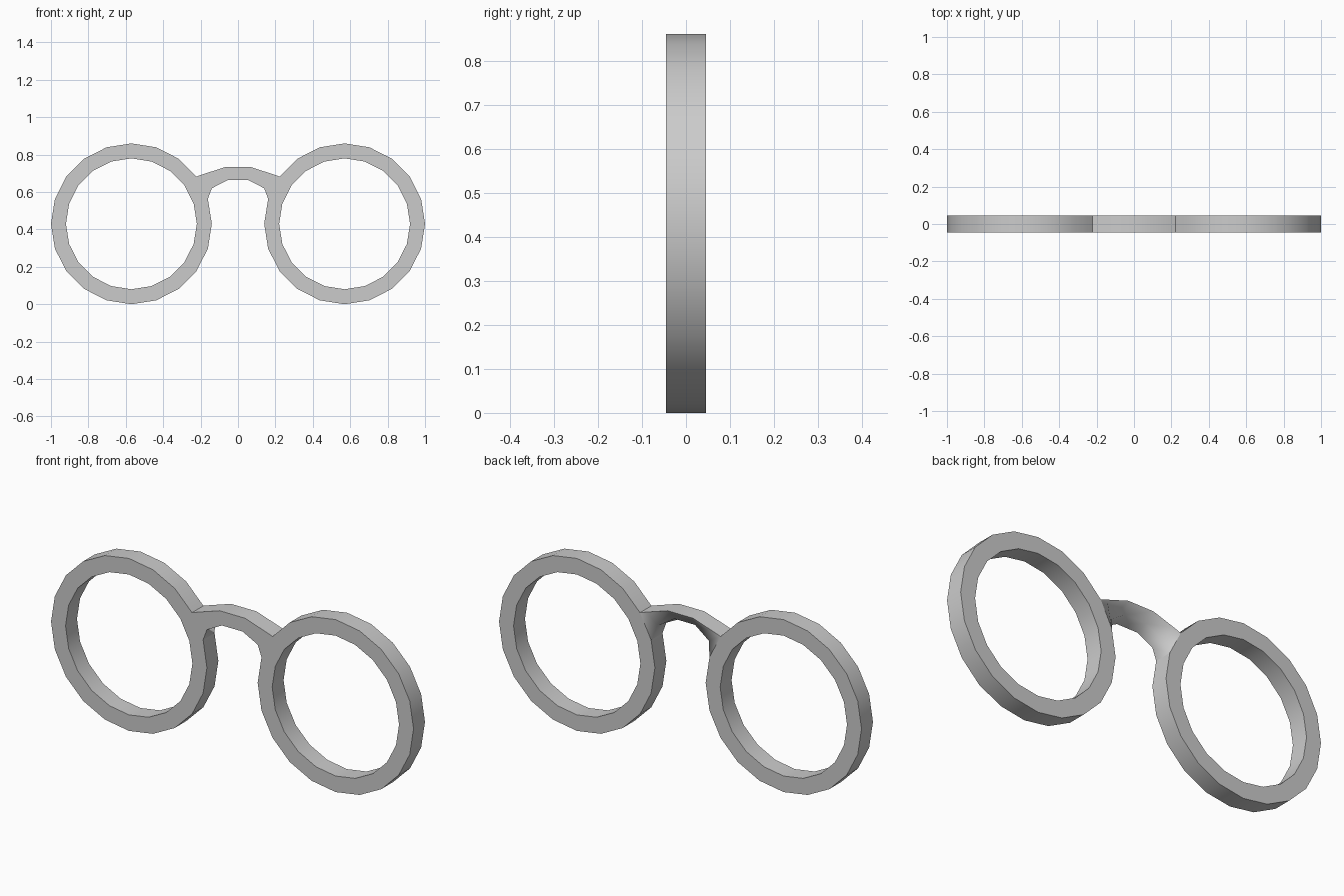
import bpy, bmesh, math

if "Cube" in bpy.data.objects:
    bpy.data.objects.remove(bpy.data.objects["Cube"])

HALF = 0.045            # half depth of the frame
CX, CZ = 0.57, 0.43     # rim centre
R_OUT, R_IN = 0.43, 0.35
SIDES = 20


def make_object(name, bm):
    bmesh.ops.recalc_face_normals(bm, faces=bm.faces)
    mesh = bpy.data.meshes.new(name)
    bm.to_mesh(mesh)
    bm.free()
    obj = bpy.data.objects.new(name, mesh)
    bpy.context.collection.objects.link(obj)
    return obj


# Lens rims: one 20-sided ring, mirrored to the other side
bm = bmesh.new()
profile = [(R_OUT, -HALF), (R_OUT, HALF), (R_IN, HALF), (R_IN, -HALF)]
rings = []
for k in range(SIDES):
    a = 2 * math.pi * k / SIDES
    rings.append([bm.verts.new((-CX + r * math.cos(a), y, CZ + r * math.sin(a)))
                  for r, y in profile])
for k in range(SIDES):
    p, q = rings[k], rings[(k + 1) % SIDES]
    for j in range(4):
        if k == 1 and j == 0:
            continue        # the bridge joins the rim here
        bm.faces.new((p[j], p[(j + 1) % 4], q[(j + 1) % 4], q[j]))
rims = make_object("lens_rims", bm)
mirror = rims.modifiers.new("mirror", 'MIRROR')
mirror.use_axis = (True, False, False)
bpy.context.view_layer.objects.active = rims
rims.select_set(True)
bpy.ops.object.shade_smooth_by_angle(angle=math.radians(30))

# Nose bridge: flat front and top, underside hollowed towards the back


def rim_point(deg):
    a = math.radians(deg)
    return CX - R_OUT * math.cos(a), CZ + R_OUT * math.sin(a)


# (top x z), (bottom x z), back-lower y, back-lower lift
half = [(rim_point(36), rim_point(18), HALF, 0.0),
        ((0.187, 0.695), (0.14, 0.62), 0.02, 0.01),
        ((0.07, 0.733), (0.057, 0.663), 0.01, 0.02)]
stations = [(-1, s) for s in half] + [(1, s) for s in reversed(half)]
bm = bmesh.new()
sections = []
for side, ((tx, tz), (bx, bz), yb, lift) in stations:
    sections.append([bm.verts.new(c) for c in (
        (side * tx, -HALF, tz), (side * tx, HALF, tz),
        (side * bx, yb, bz + lift), (side * bx, -HALF, bz))])
for p, q in zip(sections, sections[1:]):
    for j in range(4):
        f = bm.faces.new((p[j], p[(j + 1) % 4], q[(j + 1) % 4], q[j]))
        f.smooth = True
    for j in (0, 1, 3):     # keep front and top edges crisp
        bm.edges.get((p[j], q[j])).smooth = False
make_object("nose_bridge", bm)
